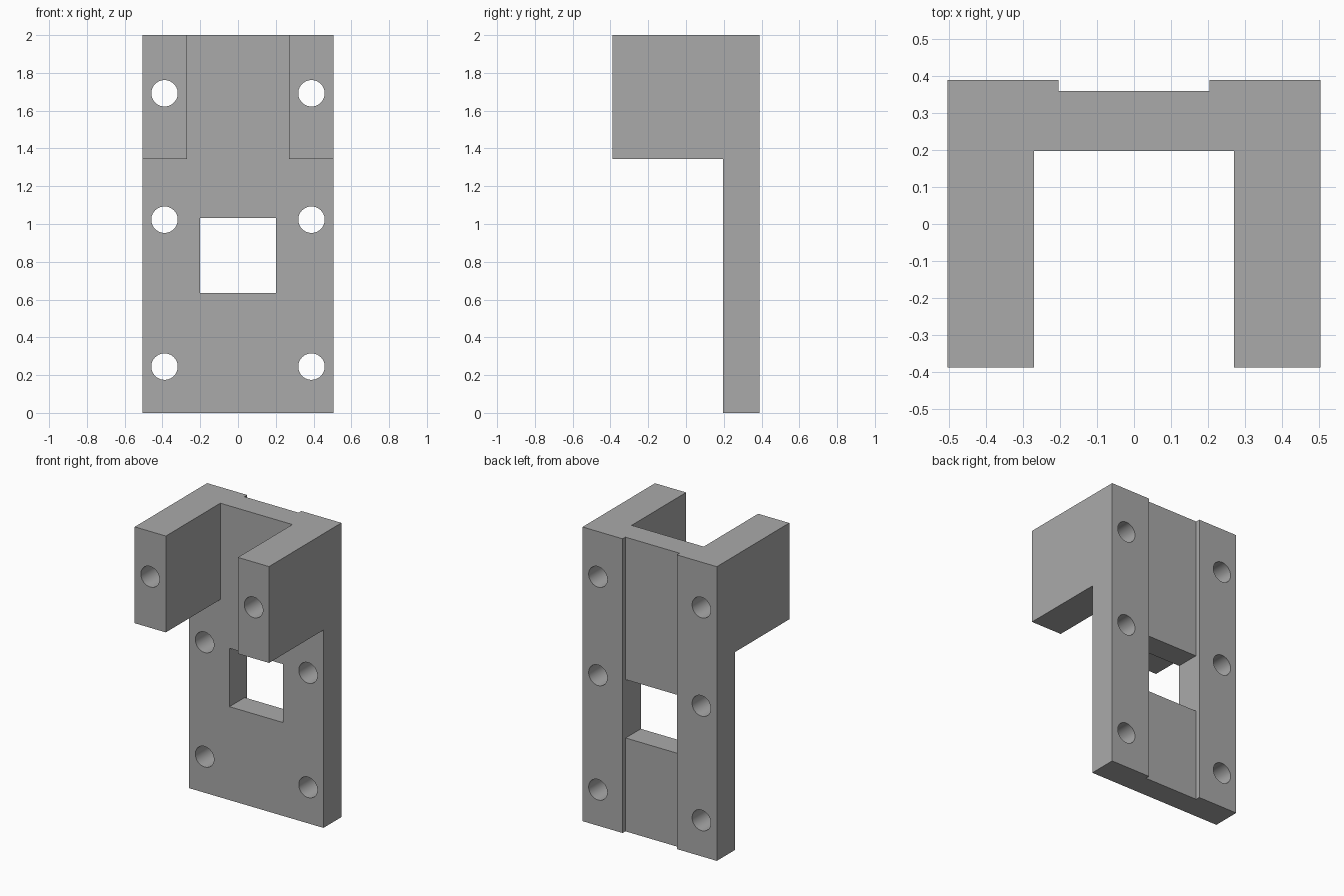
import bpy, bmesh, math
from mathutils import Matrix, Vector

default = bpy.data.objects.get("Cube")
if default:
    bpy.data.objects.remove(default, do_unlink=True)

HALF_W, FRONT, BACK = 0.505, -0.388, 0.39
PLATE_FRONT, ARM_Z, TOP = 0.197, 1.345, 2.0

grey = bpy.data.materials.new("plain grey")
grey.use_nodes = True
grey.diffuse_color = (0.4, 0.4, 0.4, 1)
grey.node_tree.nodes["Principled BSDF"].inputs["Base Color"].default_value = (0.4, 0.4, 0.4, 1)


def make_object(name, bm):
    bmesh.ops.recalc_face_normals(bm, faces=bm.faces)
    mesh = bpy.data.meshes.new(name)
    bm.to_mesh(mesh)
    bm.free()
    mesh.materials.append(grey)
    obj = bpy.data.objects.new(name, mesh)
    bpy.context.collection.objects.link(obj)
    return obj


def box_cutter(name, low, high):
    low, high = Vector(low), Vector(high)
    bm = bmesh.new()
    bmesh.ops.create_cube(bm, size=1, matrix=Matrix.Translation((low + high) / 2)
                          @ Matrix.Diagonal((high - low).to_4d()))
    return make_object(name, bm)


def hole_cutter(name, x, z):
    bm = bmesh.new()
    bmesh.ops.create_cone(bm, cap_ends=True, segments=48, radius1=0.07, radius2=0.07, depth=2,
                          matrix=Matrix.Translation((x, 0, z)) @ Matrix.Rotation(math.pi / 2, 4, "X"))
    return make_object(name, bm)


# Bracket body: an L-shaped side profile extruded across the width
bm = bmesh.new()
profile = [(BACK, 0), (BACK, TOP), (FRONT, TOP), (FRONT, ARM_Z), (PLATE_FRONT, ARM_Z), (PLATE_FRONT, 0)]
side = bm.faces.new([bm.verts.new((-HALF_W, y, z)) for y, z in profile])
grown = bmesh.ops.extrude_face_region(bm, geom=[side])["geom"]
bmesh.ops.translate(bm, vec=(2 * HALF_W, 0, 0),
                    verts=[v for v in grown if isinstance(v, bmesh.types.BMVert)])
bracket = make_object("mounting_bracket", bm)

# Channel between the arms, shallow back groove, square window, screw holes
cutters = [
    box_cutter("arm_channel", (-0.271, -1, 1), (0.271, PLATE_FRONT, 3)),
    box_cutter("back_groove", (-0.204, 0.36, -1), (0.204, 1, 3)),
    box_cutter("window", (-0.202, -1, 0.635), (0.202, 1.1, 1.032)),
]
for z in (0.245, 1.023, 1.692):
    for x in (-0.389, 0.389):
        cutters.append(hole_cutter("screw_hole", x, z))

bpy.ops.object.select_all(action="DESELECT")
bpy.context.view_layer.objects.active = bracket
bracket.select_set(True)
for cutter in cutters:
    mod = bracket.modifiers.new(cutter.name, "BOOLEAN")
    mod.operation = "DIFFERENCE"
    mod.solver = "EXACT"
    mod.object = cutter
    bpy.ops.object.modifier_apply(modifier=mod.name)
    bpy.data.objects.remove(cutter, do_unlink=True)

bpy.ops.object.shade_smooth_by_angle(angle=math.radians(30))
